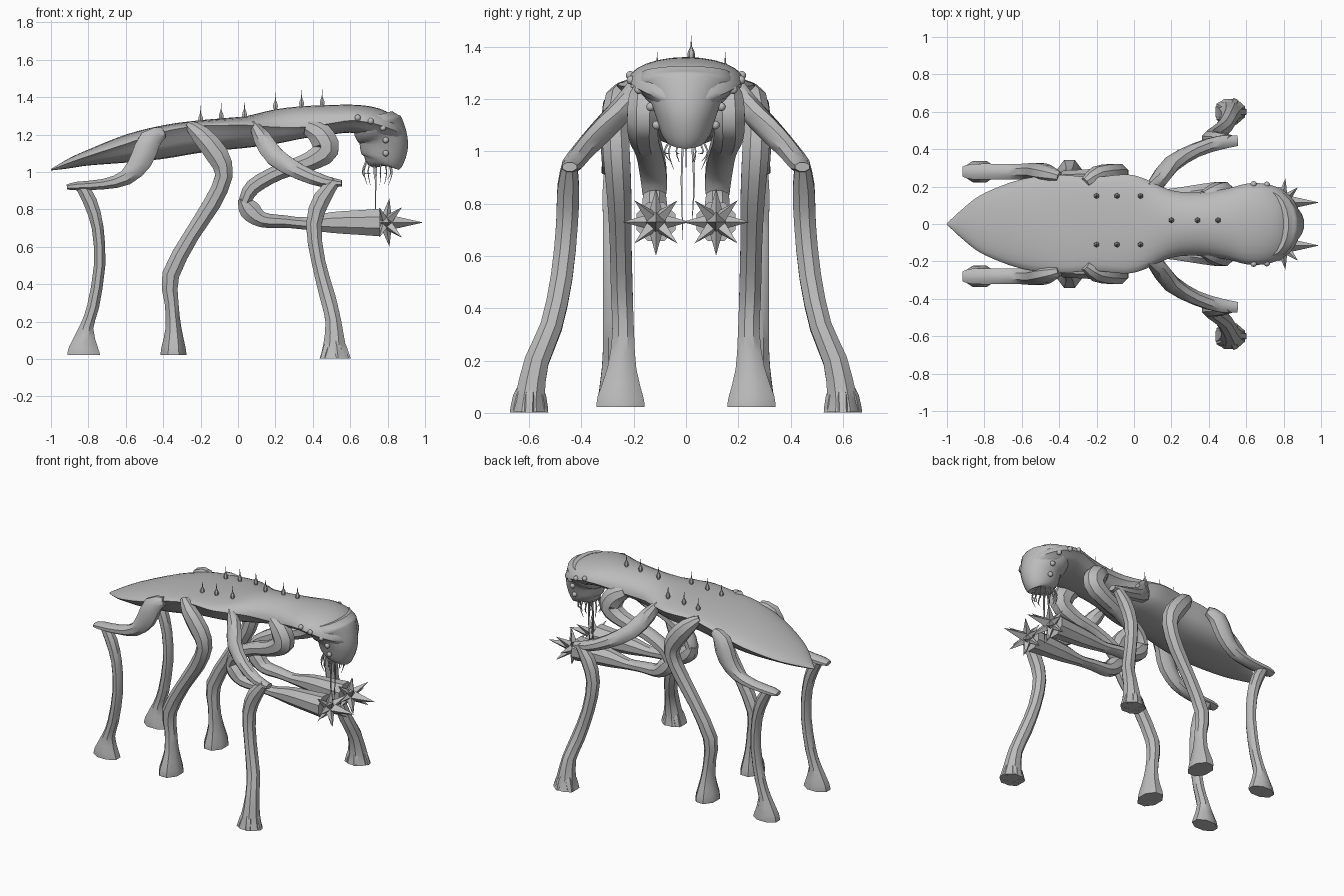
import bpy, bmesh, math
from mathutils import Vector

cube = bpy.data.objects.get("Cube")
if cube:
    bpy.data.objects.remove(cube)

skin = bpy.data.materials.new("grey_skin")
skin.use_nodes = True
GREY = (0.5, 0.5, 0.5, 1)
skin.diffuse_color = GREY
skin.node_tree.nodes["Principled BSDF"].inputs["Base Color"].default_value = GREY


def finish(name, bm, mirror=False, angle=40):
    bmesh.ops.recalc_face_normals(bm, faces=bm.faces)
    me = bpy.data.meshes.new(name)
    bm.to_mesh(me)
    bm.free()
    me.materials.append(skin)
    ob = bpy.data.objects.new(name, me)
    bpy.context.collection.objects.link(ob)
    bpy.ops.object.select_all(action='DESELECT')
    ob.select_set(True)
    bpy.context.view_layer.objects.active = ob
    bpy.ops.object.shade_smooth_by_angle(angle=math.radians(angle))
    if mirror:
        m = ob.modifiers.new("Mirror", 'MIRROR')
        m.use_axis = (False, True, False)
        m.use_mirror_merge = False
    return ob


def spline(rows, steps):
    """Smooth Catmull-Rom resampling of rows of numbers."""
    rows = [Vector(r) for r in rows]
    out = []
    for i in range(len(rows) - 1):
        a, b = rows[max(i - 1, 0)], rows[i]
        c, d = rows[i + 1], rows[min(i + 2, len(rows) - 1)]
        for k in range(steps):
            t = k / steps
            out.append(0.5 * (2 * b + (c - a) * t + (2 * a - 5 * b + 4 * c - d) * t ** 2
                              + (3 * b - a - 3 * c + d) * t ** 3))
    return out + [rows[-1]]


def skin_rings(bm, rings):
    rings = [[bm.verts.new(p) for p in ring] for ring in rings]
    n = len(rings[0])
    for a, b in zip(rings, rings[1:]):
        for i in range(n):
            bm.faces.new((a[i], a[(i + 1) % n], b[(i + 1) % n], b[i]))
    bm.faces.new(rings[0])
    bm.faces.new(rings[-1])


def limb(bm, rows, sides=8, steps=2, flat_end=False):
    """Tube through rows of x, y, z, radius in the bend plane, radius across it."""
    pts = spline(rows, steps)
    rings = []
    for i, p in enumerate(pts):
        t = pts[min(i + 1, len(pts) - 1)].to_3d() - pts[max(i - 1, 0)].to_3d()
        if flat_end and i >= len(pts) - 2:
            t = Vector((0, 0, -1))
        t.normalize()
        side = Vector((0, 1, 0)) - t * t.y
        side.normalize()
        up = t.cross(side)
        angles = [math.tau * (k + 0.5) / sides for k in range(sides)]
        rings.append([p.to_3d() + up * (p[3] * math.cos(a)) + side * (p[4] * math.sin(a))
                      for a in angles])
    skin_rings(bm, rings)


# body shell: x, half width, rim height, top height, bottom height
shell = [(-1, .004, 1.012, 1.016, 1.008), (-.9, .095, 1.05, 1.075, 1.02),
         (-.8, .165, 1.085, 1.12, 1.035), (-.6, .24, 1.15, 1.2, 1.05),
         (-.4, .262, 1.215, 1.25, 1.07), (-.22, .25, 1.245, 1.275, 1.1),
         (-.05, .265, 1.25, 1.29, 1.12), (.05, .245, 1.25, 1.3, 1.13),
         (.2, .18, 1.24, 1.335, 1.15), (.35, .17, 1.24, 1.352, 1.18),
         (.5, .19, 1.26, 1.358, 1.2), (.6, .215, 1.275, 1.36, 1.21),
         (.7, .215, 1.265, 1.352, 1.19), (.79, .185, 1.24, 1.325, 1.17),
         (.86, .12, 1.21, 1.265, 1.16), (.895, .03, 1.18, 1.2, 1.16)]
bm = bmesh.new()
rings = []
for x, w, rim, top, low in spline(shell, 3):
    ring = []
    for k in range(24):
        a = math.tau * k / 24
        c, s = math.cos(a), math.sin(a)
        if s >= -0.001:
            ring.append((x, w * c, rim + (top - rim) * s))
        else:
            ring.append((x, w * 0.9 * math.copysign(abs(c) ** 0.7, c), rim + (rim - low) * s))
    rings.append(ring)
skin_rings(bm, rings)
finish("body", bm, angle=45)

# drooping head: x, y, z, half length, half width
bm = bmesh.new()
limb(bm, [(.73, 0, 1.3, .1, .17), (.745, 0, 1.25, .135, .185), (.775, 0, 1.19, .13, .14),
          (.78, 0, 1.13, .13, .115), (.775, 0, 1.07, .115, .095),
          (.765, 0, 1.04, .09, .07), (.765, 0, 1.03, .03, .03)], sides=20, steps=3)
finish("head", bm)

# beady eyes down each side of the face
bm = bmesh.new()
for x, y, z in [(.64, .213, 1.29), (.71, .21, 1.272), (.775, .18, 1.235),
                (.79, .135, 1.17), (.79, .112, 1.1)]:
    ball = bmesh.ops.create_uvsphere(bm, u_segments=10, v_segments=6, radius=0.017)
    bmesh.ops.translate(bm, verts=ball["verts"], vec=(x, y, z))
finish("eyes", bm, mirror=True)

# bulb-based bristles on the back
bm = bmesh.new()
bristles = [(.2, .02, 1.34), (.34, .02, 1.353), (.45, .02, 1.357)]
for x, z in [(-.2, 1.27), (-.09, 1.285), (.035, 1.295)]:
    bristles += [(x, .15, z), (x, -.11, z)]
for x, y, z in bristles:
    limb(bm, [(x, y, z - .01, .008, .008), (x, y, z + .012, .015, .015),
              (x, y, z + .032, .009, .009), (x, y, z + .045, .003, .003),
              (x, y, z + .085, .001, .001)], sides=6)
finish("back_bristles", bm)

# mouth feelers hanging in a ring, with two long ones
bm = bmesh.new()
for k in range(14):
    a = math.tau * k / 14
    c, s = math.cos(a), math.sin(a)
    drop = .93 + .03 * (k % 3)
    limb(bm, [(.745 + .06 * c, .05 * s, 1.06, .005, .005),
              (.745 + .08 * c, .085 * s, 1.0, .004, .004),
              (.745 + .06 * c, .06 * s, drop, .001, .001)], sides=4, steps=3)
for y, end in [(-.012, .66), (.022, .72)]:
    limb(bm, [(.74, y, 1.05, .006, .006), (.735, y * 1.4, .88, .005, .005),
              (.735, y, end, .001, .001)], sides=4, steps=3)
finish("mouth_feelers", bm)

# walking legs: a thigh and a shin each, mirrored to the other side
thighs = {
    "hind": [(-.4, .25, 1.21, .03, .03), (-.47, .27, 1.17, .065, .05),
             (-.52, .28, 1.06, .065, .05), (-.6, .28, .97, .045, .045),
             (-.72, .28, .935, .03, .045), (-.86, .28, .925, .025, .045),
             (-.915, .28, .92, .014, .03)],
    "middle": [(-.26, .22, 1.25, .025, .03), (-.2, .26, 1.2, .055, .05),
               (-.11, .27, 1.09, .065, .055), (-.075, .265, .98, .05, .055),
               (-.14, .255, .83, .05, .05), (-.25, .25, .66, .045, .045),
               (-.36, .245, .45, .05, .045), (-.355, .24, .3, .04, .045),
               (-.345, .245, .17, .045, .06), (-.345, .25, .06, .07, .095),
               (-.345, .25, .022, .075, .1)],
    "front": [(.08, .19, 1.26, .02, .03), (.13, .23, 1.18, .05, .045),
              (.2, .32, 1.08, .055, .045), (.33, .395, 1.0, .045, .04),
              (.46, .435, .95, .035, .04), (.555, .445, .94, .018, .03)],
}
shins = {
    "hind": [(-.84, .28, .93, .035, .035), (-.79, .28, .84, .04, .042),
             (-.75, .28, .7, .034, .04), (-.74, .28, .5, .033, .04),
             (-.775, .28, .28, .035, .04), (-.81, .28, .17, .04, .045),
             (-.825, .28, .06, .085, .06), (-.825, .28, .022, .095, .062)],
    "front": [(.52, .445, .95, .03, .03), (.45, .45, .86, .05, .045),
              (.405, .455, .72, .045, .045), (.43, .475, .52, .04, .045),
              (.48, .515, .33, .045, .045), (.51, .57, .2, .045, .05),
              (.515, .595, .07, .065, .06), (.515, .6, .003, .085, .075)],
}
for place, rows in thighs.items():
    bm = bmesh.new()
    limb(bm, rows, flat_end=place == "middle")
    finish(place + ("_legs" if place == "middle" else "_thighs"), bm, mirror=True)
for place, rows in shins.items():
    bm = bmesh.new()
    limb(bm, rows, flat_end=True)
    finish(place + "_shins", bm, mirror=True)

# toe lobes on the front feet
bm = bmesh.new()
for k in range(5):
    a = math.tau * k / 5
    dx, dy = math.cos(a), math.sin(a)
    limb(bm, [(.515 + .01 * dx, .595 + .01 * dy, .12, .025, .025),
              (.515 + .045 * dx, .598 + .04 * dy, .06, .026, .026),
              (.515 + .065 * dx, .6 + .05 * dy, .002, .026, .026)], sides=6, flat_end=True)
finish("front_toes", bm, mirror=True)

# folded grasping arms
bm = bmesh.new()
limb(bm, [(.38, .13, 1.24, .05, .05), (.44, .155, 1.2, .07, .065), (.47, .165, 1.12, .075, .065),
          (.38, .16, 1.055, .055, .06), (.22, .14, 1.0, .045, .055),
          (.08, .125, .92, .045, .055), (.035, .12, .84, .035, .05)], steps=3)
finish("upper_arms", bm, mirror=True)
bm = bmesh.new()
limb(bm, [(.02, .12, .86, .025, .04), (.06, .12, .8, .06, .05), (.13, .12, .745, .045, .05),
          (.25, .118, .735, .036, .045), (.36, .116, .725, .036, .04),
          (.5, .115, .73, .06, .055), (.66, .115, .73, .072, .07),
          (.76, .115, .73, .08, .08)], steps=3)
finish("forearms", bm, mirror=True)

# spiked star claws: rings of pyramids around one long point
bm = bmesh.new()
hub = Vector((.79, .115, .73))


def spike(direction, length, width):
    d = Vector(direction).normalized()
    rot = d.to_track_quat('Z', 'Y').to_matrix().to_4x4()
    cone = bmesh.ops.create_cone(bm, cap_ends=True, segments=4, radius1=width, radius2=0,
                                 depth=length)
    bmesh.ops.translate(bm, verts=cone["verts"], vec=(0, 0, length / 2))
    bmesh.ops.transform(bm, matrix=rot, verts=cone["verts"])
    bmesh.ops.translate(bm, verts=cone["verts"], vec=hub)


spike((1, 0, 0), .2, .045)
for k in range(8):
    a = math.tau * k / 8
    c, s = math.cos(a), math.sin(a)
    spike((.75 if k % 2 else .15, c, s), .145 if k % 2 else .13, .036)
    if k % 2:
        spike((-.3, c, s), .12, .03)
finish("star_claws", bm, mirror=True, angle=20)
